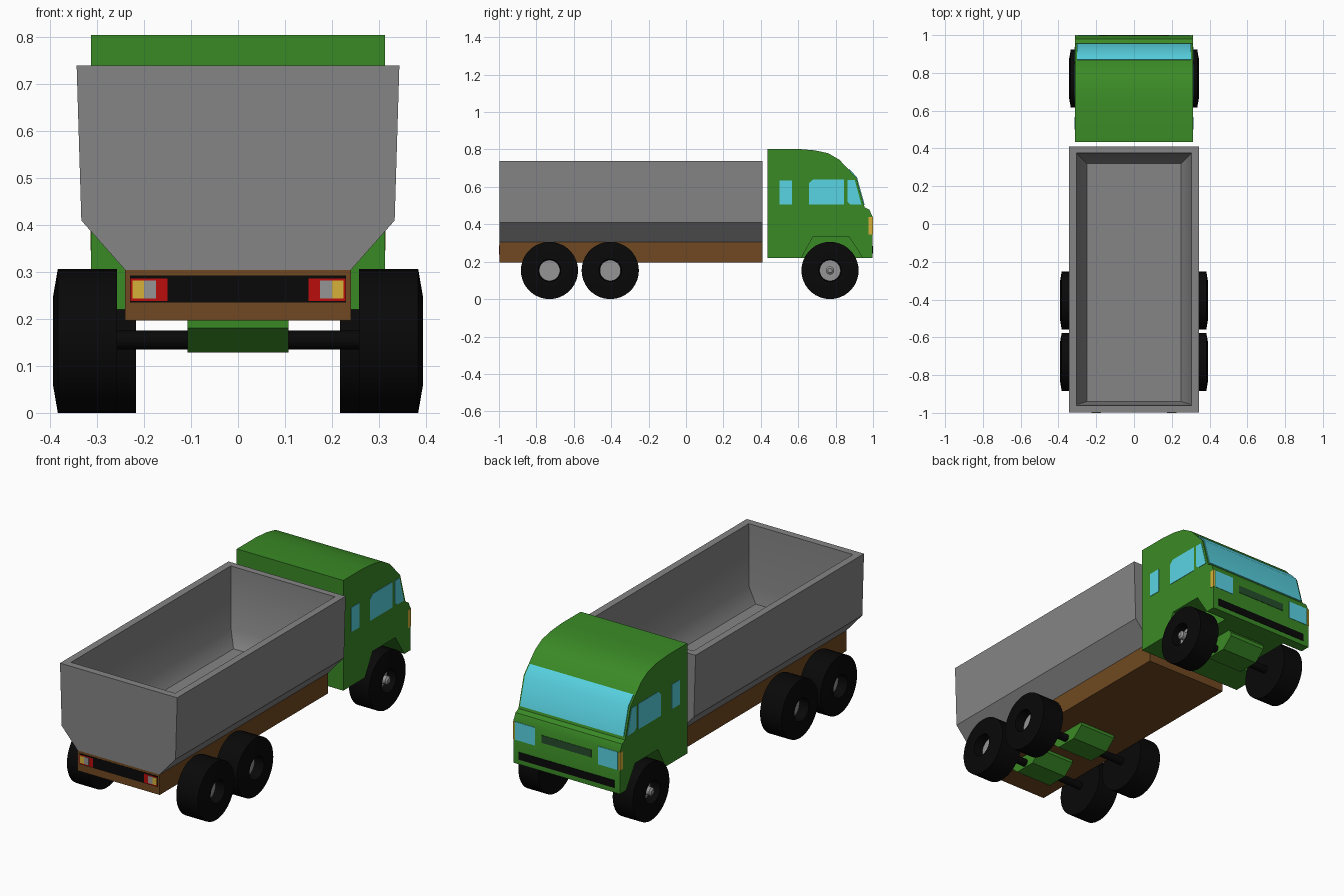
import bpy, bmesh, math

if "Cube" in bpy.data.objects:
    bpy.data.objects.remove(bpy.data.objects["Cube"])


def material(name, rgb):
    m = bpy.data.materials.new(name)
    m.diffuse_color = (*rgb, 1)
    m.use_nodes = True
    m.node_tree.nodes["Principled BSDF"].inputs["Base Color"].default_value = m.diffuse_color
    return m


GREEN = material("cab green", (0.042, 0.254, 0.019))
GREY = material("bed grey", (0.235, 0.235, 0.235))
BROWN = material("chassis brown", (0.16, 0.066, 0.015))
BLACK = material("tyre black", (0.0025, 0.0025, 0.0025))
GLASS = material("glass blue", (0.10, 0.66, 0.77))
HUB = material("hub grey", (0.30, 0.30, 0.30))
RED = material("lamp red", (0.50, 0.004, 0.004))
AMBER = material("lamp amber", (0.68, 0.44, 0.04))
GRILLE = material("grille dark green", (0.02, 0.075, 0.025))


def finish(name, bm, mat):
    bmesh.ops.remove_doubles(bm, verts=bm.verts, dist=1e-5)
    bmesh.ops.recalc_face_normals(bm, faces=bm.faces)
    me = bpy.data.meshes.new(name)
    bm.to_mesh(me)
    bm.free()
    me.materials.append(mat)
    ob = bpy.data.objects.new(name, me)
    bpy.context.collection.objects.link(ob)
    return ob


def skin(name, rings, mat, caps=True):
    """Join equal rings of points with quads, optionally capping both ends."""
    bm = bmesh.new()
    loops = [[bm.verts.new(p) for p in r] for r in rings]
    n = len(loops[0])
    for a, b in zip(loops, loops[1:]):
        for i in range(n):
            j = (i + 1) % n
            bm.faces.new((a[i], a[j], b[j], b[i]))
    if caps:
        bm.faces.new(loops[0])
        bm.faces.new(loops[-1])
    return finish(name, bm, mat)


def prism(name, yz, x0, x1, mat):
    """Extrude a side-view outline along x."""
    return skin(name, [[(x, y, z) for y, z in yz] for x in (x0, x1)], mat)


def box(name, x0, x1, y0, y1, z0, z1, mat):
    return prism(name, [(y0, z0), (y1, z0), (y1, z1), (y0, z1)], x0, x1, mat)


def lathe(name, profile, y, z, s, mat, n=36):
    """Turn (x, radius) points around a left-right axle; s picks the side."""
    rings = [[(s * x, y + r * math.cos(k * math.tau / n), z + r * math.sin(k * math.tau / n))
              for k in range(n)] for x, r in profile]
    return skin(name, rings, mat)


# Dump bed: rings from the underside, up the walls, over the rim, down to the floor
bed = [(0.24, -0.998, 0.41, 0.304), (0.333, -0.998, 0.41, 0.409), (0.343, -0.998, 0.41, 0.738),
       (0.305, -0.96, 0.375, 0.738), (0.30, -0.955, 0.37, 0.41), (0.25, -0.94, 0.32, 0.335)]
dump_bed = skin("dump_bed", [[(-x, a, z), (x, a, z), (x, b, z), (-x, b, z)]
                             for x, a, b, z in bed], GREY)

# Chassis
chassis = box("chassis", -0.24, 0.24, -0.997, 0.41, 0.196, 0.304, BROWN)

# Cab with carved wheel arches
cab = prism("cab", [(0.435, 0.22), (0.435, 0.803), (0.60, 0.803), (0.69, 0.795), (0.76, 0.78),
                    (0.82, 0.745), (0.91, 0.65), (0.955, 0.49), (0.98, 0.478), (0.998, 0.44),
                    (0.998, 0.22)], -0.312, 0.312, GREEN)
for s in (-1, 1):
    cutter = prism("arch_cutter", [(0.60, 0.19), (0.68, 0.335), (0.87, 0.335), (0.965, 0.19)],
                   s * 0.19, s * 0.4, GREEN)
    cutter.hide_render = True
    mod = cab.modifiers.new("arch", 'BOOLEAN')
    mod.object, mod.operation, mod.solver = cutter, 'DIFFERENCE', 'EXACT'
    bpy.context.view_layer.objects.active = cab
    bpy.ops.object.modifier_apply(modifier="arch")
    bpy.data.objects.remove(cutter)

# Windshield follows the cab front
prism("windshield", [(0.868, 0.69), (0.908, 0.648), (0.950, 0.503), (0.955, 0.505),
                     (0.914, 0.652), (0.872, 0.697)], -0.303, 0.303, GLASS)

# Side windows, headlights and indicators
side_windows = {
    "rear_window": [(0.50, 0.505), (0.567, 0.505), (0.567, 0.635), (0.50, 0.635)],
    "door_window": [(0.657, 0.505), (0.845, 0.505), (0.845, 0.64), (0.68, 0.64), (0.657, 0.62)],
    "quarter_window": [(0.863, 0.52), (0.88, 0.505), (0.938, 0.505), (0.902, 0.638), (0.863, 0.638)]}
for s, tag in ((-1, "left"), (1, "right")):
    for name, outline in side_windows.items():
        prism(f"{name}_{tag}", outline, s * 0.309, s * 0.314, GLASS)
    box(f"headlight_{tag}", s * 0.185, s * 0.30, 0.993, 1.0, 0.345, 0.44, GLASS)
    box(f"indicator_{tag}", s * 0.305, s * 0.3135, 0.975, 1.0, 0.345, 0.44, AMBER)

# Grille and bumper
box("grille", -0.145, 0.145, 0.993, 1.0, 0.37, 0.41, GRILLE)
box("front_bumper", -0.28, 0.28, 0.993, 1.0, 0.245, 0.285, BLACK)

# Tail light bar with red, clear and amber lamps
box("tail_bar", -0.23, 0.23, -0.998, -0.993, 0.235, 0.292, BLACK)
for s, tag in ((-1, "left"), (1, "right")):
    box(f"tail_red_{tag}", s * 0.15, s * 0.228, -0.999, -0.993, 0.238, 0.286, RED)
    box(f"tail_clear_{tag}", s * 0.174, s * 0.20, -1.0, -0.993, 0.243, 0.281, HUB)
    box(f"tail_amber_{tag}", s * 0.20, s * 0.224, -1.0, -0.993, 0.243, 0.281, AMBER)

# Axles, differential housings and wheels
R = 0.153
smooth = [dump_bed, chassis, cab]
for label, y, inner, outer in (("rear", -0.73, 0.257, 0.393), ("middle", -0.405, 0.257, 0.393),
                               ("front", 0.77, 0.217, 0.345)):
    lathe(f"{label}_axle", [(-inner - 0.02, 0.02), (inner + 0.02, 0.02)], y, 0.155, 1, BLACK, 16)
    smooth.append(prism(f"{label}_differential",
                        [(y - 0.12, 0.20), (y - 0.12, 0.18), (y - 0.06, 0.128), (y + 0.06, 0.128),
                         (y + 0.12, 0.18), (y + 0.12, 0.20), (y + 0.10, 0.225), (y - 0.10, 0.225)],
                        -0.107, 0.107, GREEN))
    for s, tag in ((-1, "left"), (1, "right")):
        tyre = [(inner, 0.06), (inner, R), (outer - 0.01, R), (outer, 0.095), (outer, 0.06),
                (outer - 0.06, 0.058), (outer - 0.07, 0.04)]
        lathe(f"{label}_tyre_{tag}", tyre, y, R, s, BLACK)
        lathe(f"{label}_hub_{tag}", [(outer - 0.068, 0.056), (outer - 0.052, 0.056)], y, R, s, HUB)
        if label == "front":
            lathe(f"front_hub_cap_{tag}", [(outer - 0.06, 0.022), (outer - 0.008, 0.022),
                                           (outer, 0.012)], y, R, s, HUB, 16)

# Smooth rounded parts while keeping hard edges; the body shells are softly shaded throughout
bpy.ops.object.select_all(action='SELECT')
bpy.context.view_layer.objects.active = cab
bpy.ops.object.shade_smooth_by_angle(angle=math.radians(35))
bpy.ops.object.select_all(action='DESELECT')
for ob in smooth:
    ob.select_set(True)
bpy.ops.object.shade_smooth_by_angle(angle=math.pi)
